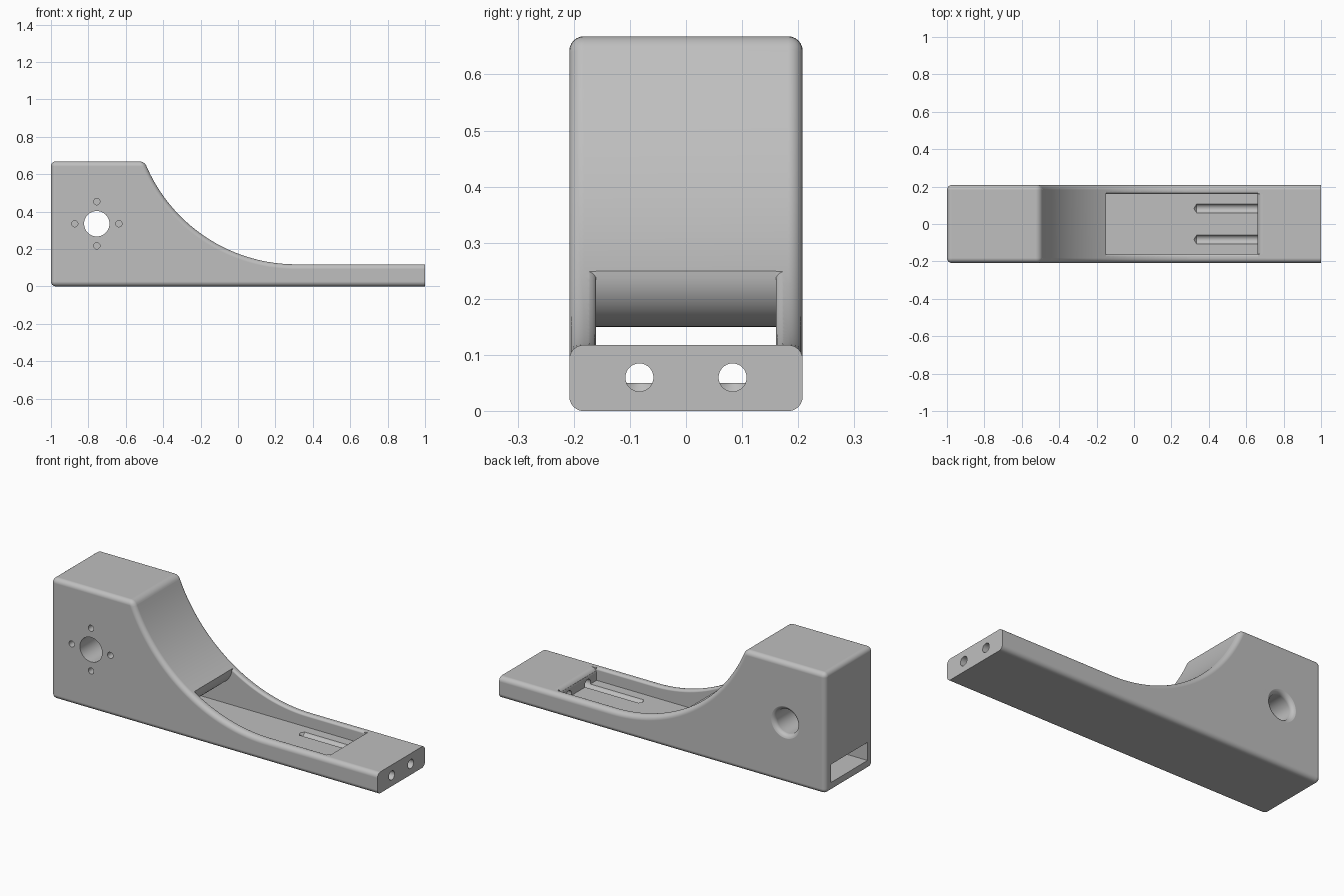
import bpy, bmesh, math
from mathutils import Vector

cube = bpy.data.objects.get("Cube")
if cube:
    bpy.data.objects.remove(cube, do_unlink=True)

grey = bpy.data.materials.new("plain grey")
grey.use_nodes = True
grey.diffuse_color = (0.52, 0.52, 0.52, 1)
grey.node_tree.nodes["Principled BSDF"].inputs["Base Color"].default_value = grey.diffuse_color

HALF = 0.208      # half thickness of the body
RAIL = 0.16       # inner half width of the channel
THIN = 0.118      # height of the flat arm
TALL = 0.668      # height of the motor block
ARC_X = 0.31      # where the curved top meets the flat arm
RUN, RISE = ARC_X + 0.5, TALL - THIN
RADIUS = (RUN ** 2 + RISE ** 2) / (2 * RISE)


def loft(name, rings):
    """Closed solid through a list of rings with equal point counts."""
    bm = bmesh.new()
    rows = [[bm.verts.new(p) for p in ring] for ring in rings]
    n = len(rows[0])
    for a, b in zip(rows, rows[1:]):
        for i in range(n):
            j = (i + 1) % n
            bm.faces.new((a[i], a[j], b[j], b[i]))
    bm.faces.new(rows[0])
    bm.faces.new(rows[-1])
    bmesh.ops.recalc_face_normals(bm, faces=bm.faces)
    mesh = bpy.data.meshes.new(name)
    bm.to_mesh(mesh)
    bm.free()
    mesh.materials.append(grey)
    obj = bpy.data.objects.new(name, mesh)
    bpy.context.collection.objects.link(obj)
    return obj


def prism(name, profile, half):
    return loft(name, [[(x, y, z) for x, z in profile] for y in (-half, half)])


def turned(name, origin, axis, steps, sides=40):
    """Round solid; steps are (distance along axis, radius)."""
    axis, origin = Vector(axis), Vector(origin)
    u = axis.orthogonal().normalized()
    v = axis.cross(u)
    turns = [2 * math.pi * i / sides for i in range(sides)]
    return loft(name, [[origin + axis * t + (u * math.cos(a) + v * math.sin(a)) * r
                        for a in turns] for t, r in steps])


def arc(cx, cz, r, start, end, count):
    angles = [math.radians(start + (end - start) * i / count) for i in range(count + 1)]
    return [(cx + r * math.cos(a), cz + r * math.sin(a)) for a in angles]


def apply_all(obj):
    bpy.ops.object.select_all(action="DESELECT")
    obj.select_set(True)
    bpy.context.view_layer.objects.active = obj
    for mod in list(obj.modifiers):
        bpy.ops.object.modifier_apply(modifier=mod.name)


def cut(obj, cutter):
    cutter.hide_render = True
    mod = obj.modifiers.new("cut", "BOOLEAN")
    mod.operation, mod.solver, mod.object = "DIFFERENCE", "EXACT", cutter
    apply_all(obj)
    bpy.data.objects.remove(cutter, do_unlink=True)


# Body: tall block, sweeping curve and thin arm, with rounded edges
sweep = math.degrees(math.asin(RUN / RADIUS))
curve = arc(ARC_X, THIN + RADIUS, RADIUS, 270 - sweep, 270, 40)
body = prism("arm_body", [(-1, 0), (-1, TALL)] + curve + [(1.2, THIN), (1.2, 0)], HALF)
bevel = body.modifiers.new("round edges", "BEVEL")
bevel.width, bevel.segments = 0.03, 6
bevel.limit_method, bevel.angle_limit = "ANGLE", math.radians(30)
apply_all(body)

# Square trim of the arm end
cut(body, prism("end_trim", [(1, -1), (1, 1), (2, 1), (2, -1)], 1))

# Channel: tunnel through the block, rounded lip, open pocket in the arm
lip = arc(-0.25, 0.25, 0.1, 270, 360, 12)
end = arc(0.69, THIN - 0.03, 0.03, 90, 180, 6)
channel = [(-1.2, 0.05), (-1.2, 0.15)] + lip + [(-0.15, 0.8), (0.69, 0.8)] + end + [(0.66, 0.05)]
cut(body, prism("channel_cutter", channel, RAIL))


# Rounded inner edges of the side rails
def rail_ring(x):
    drop = math.sqrt(RADIUS ** 2 - min(x - ARC_X, 0) ** 2)
    top = THIN + RADIUS - drop + 0.0005
    side = arc(RAIL + 0.017, top - 0.018, 0.018, 180, 90, 5)
    side.append((RAIL + 0.017, top + 0.1))
    return [(x, y, z) for y, z in side] + [(x, -y, z) for y, z in reversed(side)]


stations = [-0.149 + 0.813 * i / 30 for i in range(31)]
cut(body, loft("rail_edge_cutter", [rail_ring(x) for x in stations]))

# Shaft bore, flared on the back face
BORE = Vector((-0.755, 0, 0.335))
flare = [(HALF - 0.025 + 0.025 * math.sin(a), 0.093 - 0.025 * math.cos(a))
         for a in [math.radians(15 * i) for i in range(6)]]
cut(body, turned("bore_cutter", BORE, (0, 1, 0),
                 [(-0.4, 0.068)] + flare + [(HALF + 0.002, 0.093), (0.3, 0.093)], 48))

# Four blind screw holes around the bore on the front
for i in range(4):
    a = math.pi / 2 * i
    spot = BORE + Vector((math.cos(a), 0, math.sin(a))) * 0.118
    cut(body, turned("screw_hole_cutter", spot, (0, 1, 0), [(-0.3, 0.017), (-0.12, 0.017)], 20))

# Two drilled holes from the arm end, leaving grooves in the channel floor
for side in (-1, 1):
    cut(body, turned("drill_cutter", (0, side * 0.083, 0.06), (1, 0, 0),
                     [(0.315, 0.002), (0.335, 0.025), (1.3, 0.025)], 32))

apply_all(body)
bpy.ops.object.shade_smooth_by_angle(angle=math.radians(32))
weighted = body.modifiers.new("even shading", "WEIGHTED_NORMAL")
weighted.keep_sharp = True
